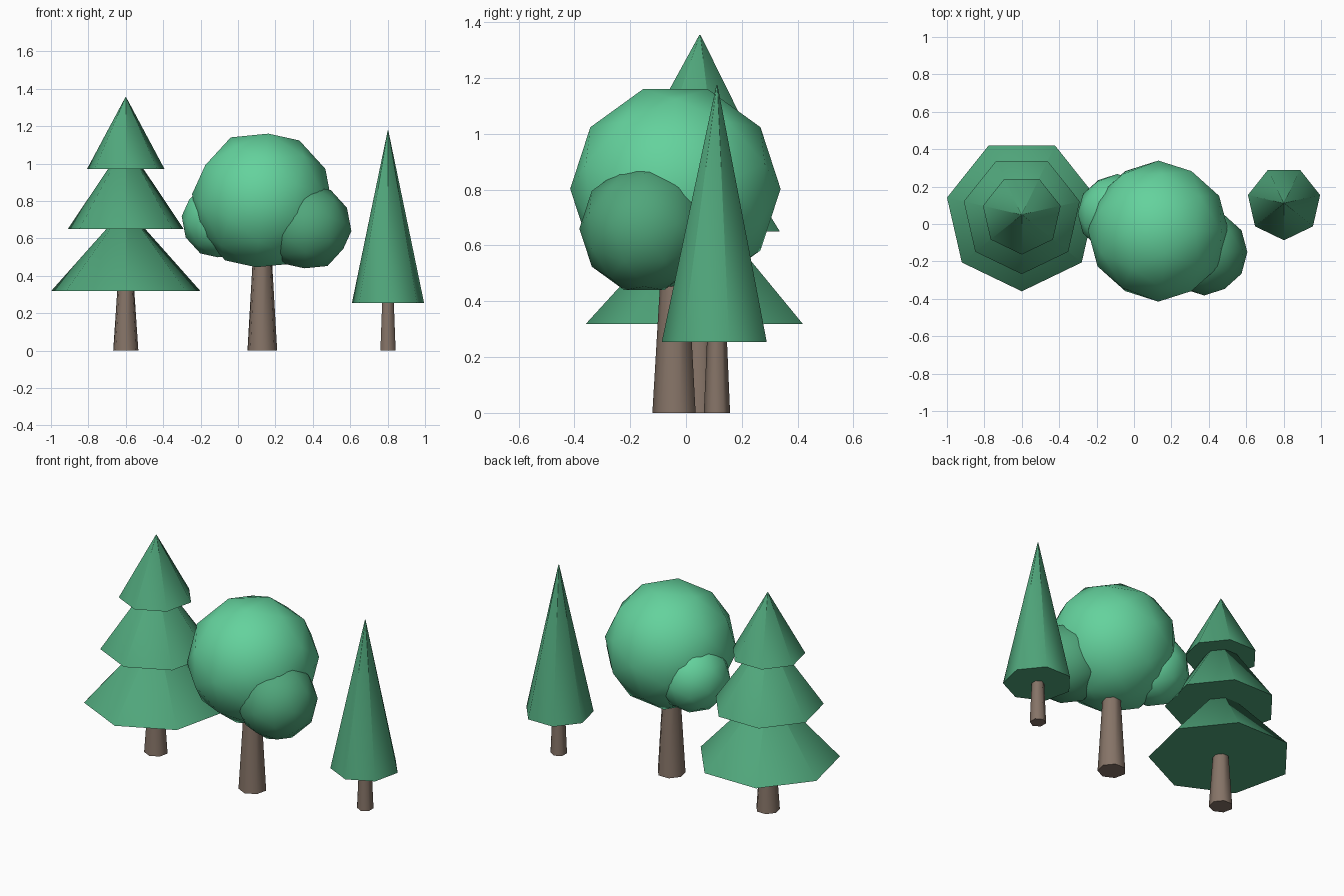
import bpy, bmesh
from math import sin, cos, pi, radians
from mathutils import Matrix

cube = bpy.data.objects.get("Cube")
if cube:
    bpy.data.objects.remove(cube, do_unlink=True)


def make_material(name, color):
    mat = bpy.data.materials.new(name)
    mat.use_nodes = True
    mat.diffuse_color = (*color, 1)
    mat.node_tree.nodes["Principled BSDF"].inputs["Base Color"].default_value = (*color, 1)
    return mat


LIGHT_LEAF = make_material("light leaf green", (0.127, 0.645, 0.337))
DARK_LEAF = make_material("dark leaf green", (0.080, 0.381, 0.198))
BARK = make_material("bark brown", (0.238, 0.174, 0.136))


def finish(name, bm, mat, location):
    """Turn a bmesh into a smooth object that keeps its rims sharp."""
    bmesh.ops.recalc_face_normals(bm, faces=bm.faces)
    mesh = bpy.data.meshes.new(name)
    bm.to_mesh(mesh)
    bm.free()
    mesh.materials.append(mat)
    mesh.polygons.foreach_set("use_smooth", [True] * len(mesh.polygons))
    mesh.set_sharp_from_angle(angle=radians(62))
    obj = bpy.data.objects.new(name, mesh)
    obj.location = location
    bpy.context.collection.objects.link(obj)


def taper(name, mat, xy, z0, z1, r0, r1, sides=7):
    """Closed tapered prism with a corner facing the front."""
    bm = bmesh.new()
    rings = []
    for r, z in ((r0, 0), (r1, z1 - z0)):
        angles = [2 * pi * i / sides - pi / 2 for i in range(sides)]
        rings.append([bm.verts.new((r * cos(a), r * sin(a), z)) for a in angles])
        bm.faces.new(rings[-1])
    low, high = rings
    for i in range(sides):
        j = (i + 1) % sides
        bm.faces.new((low[i], low[j], high[j], high[i]))
    finish(name, bm, mat, (*xy, z0))


def leaf_ball(name, mat, center, radius):
    """Coarse ball turned so that an edge runs along x at its top."""
    bm = bmesh.new()
    bmesh.ops.create_icosphere(bm, subdivisions=2, radius=radius,
                               matrix=Matrix.Rotation(radians(31.717), 4, "Y"))
    finish(name, bm, mat, center)


# Tiered conifer
tiered = (-0.60, 0.05)
taper("tiered_tree_trunk", BARK, tiered, 0, 0.36, 0.069, 0.044)
for part, z0, z1, r in (("lower", 0.318, 0.765, 0.41),
                        ("middle", 0.65, 1.11, 0.318),
                        ("upper", 0.97, 1.355, 0.213)):
    taper("tiered_tree_" + part + "_foliage", DARK_LEAF, tiered, z0, z1, r, 0.002)

# Round tree with two side clumps
taper("round_tree_trunk", BARK, (0.13, -0.039), 0, 0.6, 0.0815, 0.046)
leaf_ball("round_tree_crown", LIGHT_LEAF, (0.13, -0.038, 0.803), 0.377)
leaf_ball("round_tree_left_clump", DARK_LEAF, (0.375, -0.15, 0.66), 0.232)
leaf_ball("round_tree_right_clump", LIGHT_LEAF, (-0.09, 0.055, 0.70), 0.212)

# Slender conifer
slender = (0.802, 0.111)
taper("slender_tree_trunk", BARK, slender, 0, 0.35, 0.047, 0.032, sides=6)
taper("slender_tree_foliage", DARK_LEAF, slender, 0.254, 1.176, 0.198, 0.002)
